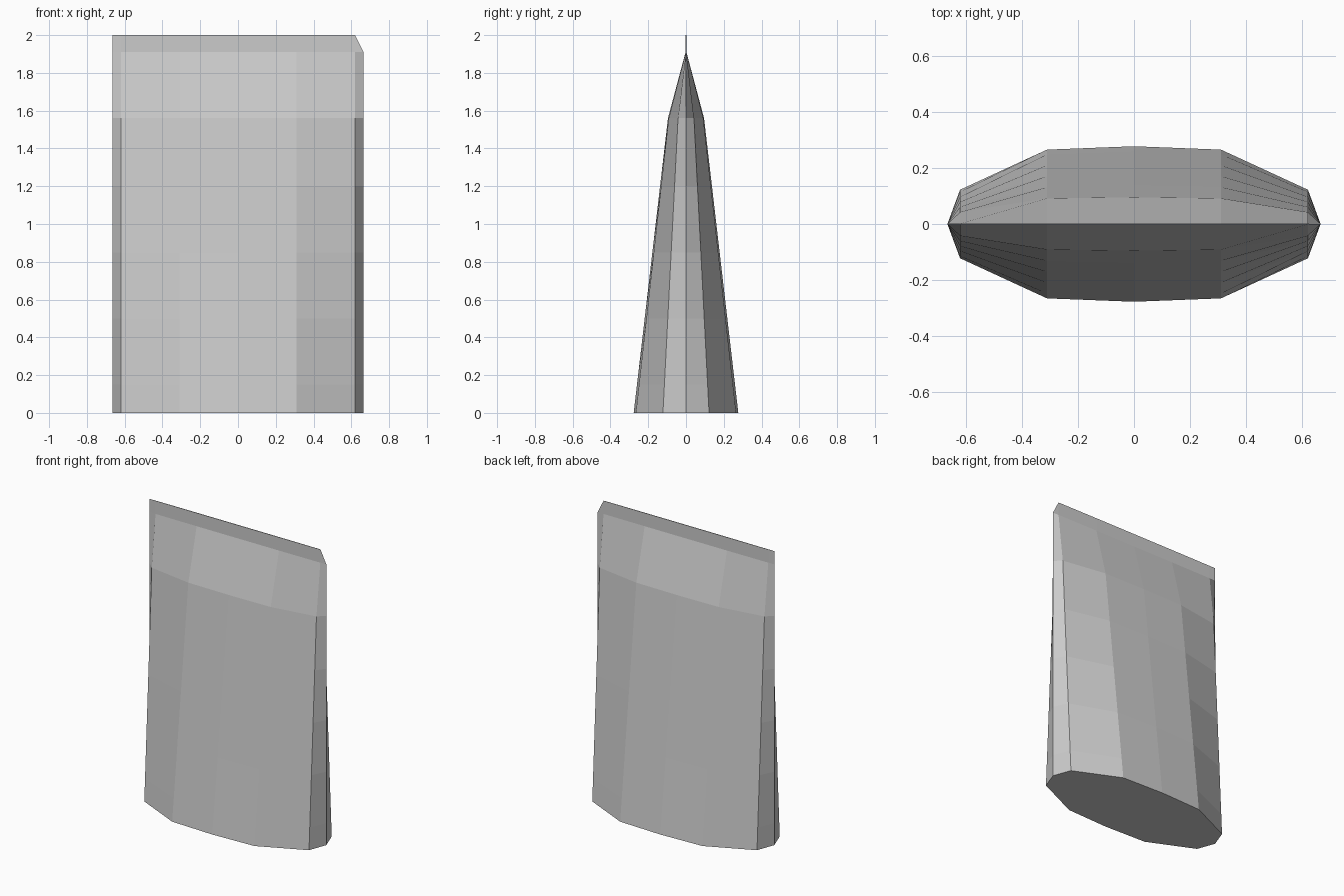
import bpy, bmesh

cube = bpy.data.objects.get("Cube")
if cube:
    bpy.data.objects.remove(cube, do_unlink=True)

# Single flat grey
grey = bpy.data.materials.new("light_grey")
grey.use_nodes = True
colour = (0.6, 0.6, 0.6, 1)
grey.diffuse_color = colour
grey.node_tree.nodes["Principled BSDF"].inputs["Base Color"].default_value = colour

# Half outline of the foot: x position and half depth, mirrored to the back
half = [(-0.665, 0), (-0.62, 0.122), (-0.31, 0.265), (0, 0.277),
        (0.31, 0.265), (0.62, 0.122), (0.665, 0)]
outline = [(x, -y) for x, y in half] + [(x, y) for x, y in half[-2:0:-1]]

# Height and depth scale of each section, from the foot to the top edge
BODY_TOP, TIP, TOP, THIN = 1.56, 1.91, 2.0, 0.008
levels = [(z, 1 - 0.655 * z / BODY_TOP) for z in (0, 0.15, 0.5, 0.85, 1.2, BODY_TOP)]
levels += [(TIP, THIN), (TOP, THIN)]

# Tapered blade lofted through the sections
bm = bmesh.new()
rings = []
for z, depth in levels:
    limit = 0.62 if z == TOP else 1    # clipped corner of the top edge
    rings.append([bm.verts.new((min(x, limit), y * depth, z)) for x, y in outline])
count = len(outline)
for low, high in zip(rings, rings[1:]):
    for i in range(count):
        j = (i + 1) % count
        bm.faces.new((low[i], low[j], high[j], high[i]))
bm.faces.new(rings[0][::-1])
bm.faces.new(rings[-1])
bmesh.ops.recalc_face_normals(bm, faces=bm.faces[:])

mesh = bpy.data.meshes.new("tapered_blade")
bm.to_mesh(mesh)
bm.free()
mesh.materials.append(grey)
blade = bpy.data.objects.new("tapered_blade", mesh)
bpy.context.collection.objects.link(blade)
